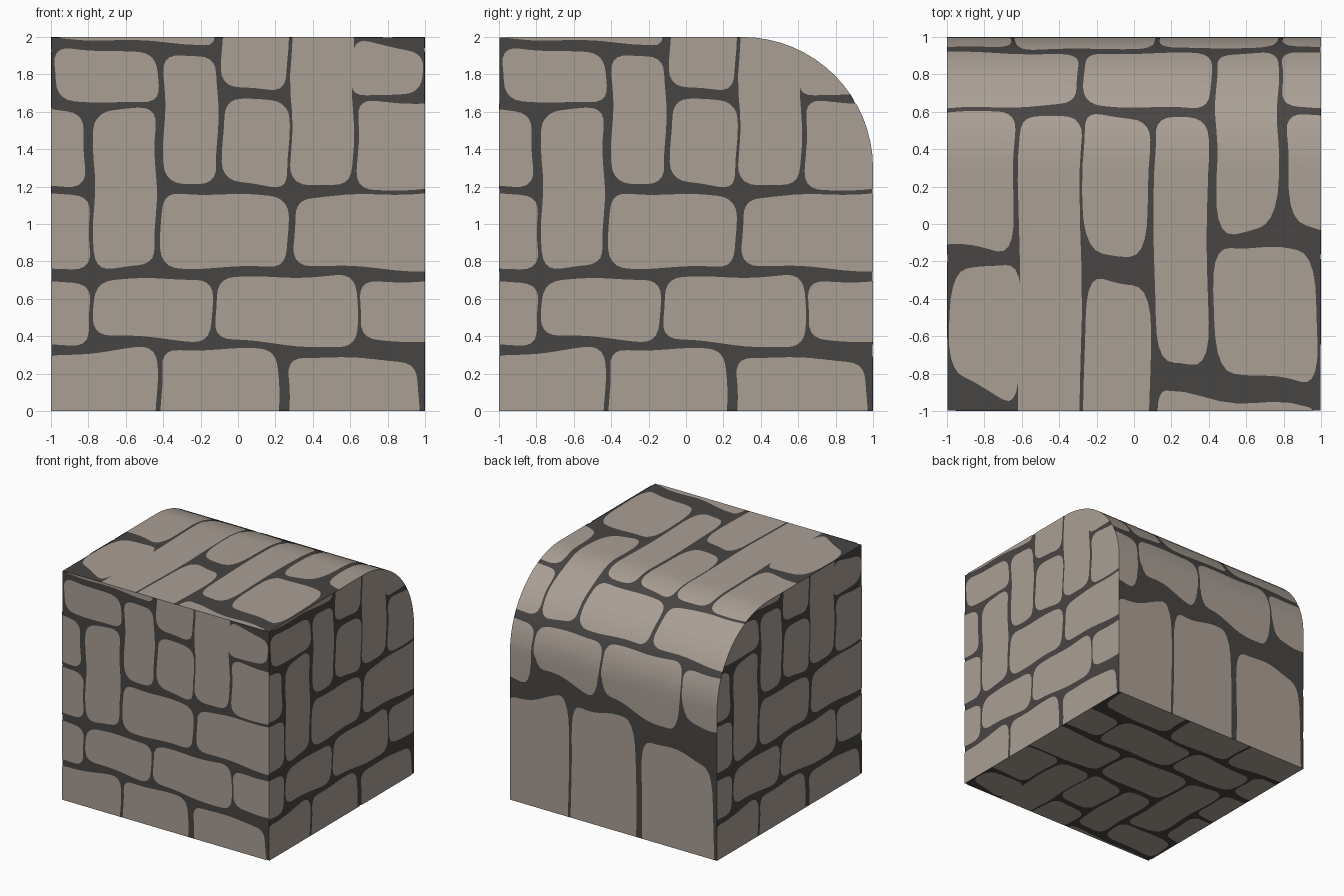
import bpy, bmesh, math
from mathutils import Vector

if "Cube" in bpy.data.objects:
    bpy.data.objects.remove(bpy.data.objects["Cube"])

STEPS = 16            # segments in the rounded back edge
R, C = 0.7, (0.3, 1.3)  # radius and centre (y, z) of the rounding
GAP = 0.003           # mortar lies this far below the stones
V0, V1 = 0.43, 1.48   # pattern heights where the rounding starts and ends

# One stone pattern: left, right, bottom at left/right, top at left/right
STONES = [
    (-1.06, -.435, -.2, -.2, .29, .345), (-.41, .215, -.2, -.2, .33, .33),
    (.27, .965, -.2, -.2, .295, .265),
    (-1.2, -.79, .35, .355, .69, .69), (-.77, -.14, .41, .37, .70, .71),
    (-.12, .635, .385, .33, .71, .725), (.65, 1.2, .38, .37, .69, .70),
    (-1.2, -.79, .75, .765, 1.16, 1.16), (-.77, -.44, .755, .78, 1.605, 1.62),
    (-.41, .265, .765, .77, 1.17, 1.145), (.30, 1.2, .785, .74, 1.14, 1.175),
    (-1.2, -.82, 1.2, 1.2, 1.62, 1.6),
    (-.395, -.11, 1.22, 1.22, 1.91, 1.9), (-.08, .27, 1.23, 1.185, 1.665, 1.66),
    (.285, .615, 1.22, 1.2, 2.2, 2.2), (.64, 1.2, 1.175, 1.2, 1.66, 1.64),
    (-.98, -.425, 1.665, 1.64, 1.95, 1.905), (-.085, .265, 1.73, 1.71, 2.2, 2.2),
    (.61, .985, 1.675, 1.71, 1.985, 1.92),
    (-.97, -.13, 1.995, 1.96, 2.1, 2.1),
]


def material(name, rgb):
    m = bpy.data.materials.new(name)
    m.diffuse_color = (*rgb, 1)
    m.use_nodes = True
    m.node_tree.nodes["Principled BSDF"].inputs["Base Color"].default_value = m.diffuse_color
    return m


STONE = material("warm grey stone", (.402, .347, .301))
MORTAR = material("dark mortar", (.064, .059, .056))


def finish(name, bm, mat):
    me = bpy.data.meshes.new(name)
    bm.to_mesh(me)
    bm.free()
    me.materials.append(mat)
    ob = bpy.data.objects.new(name, me)
    bpy.context.collection.objects.link(ob)
    bpy.ops.object.select_all(action='DESELECT')
    ob.select_set(True)
    bpy.context.view_layer.objects.active = ob
    bpy.ops.object.shade_smooth_by_angle(angle=math.radians(30))
    return ob


def outline(u0, u1, b0, b1, t0, t1):
    """Worn stone outline: a quad with softened corners and wavy sides."""
    quad = [Vector(p) for p in ((u0, b0), (u1, b1), (u1, t1), (u0, t0))]
    r = min(.1, .4 * min(u1 - u0, t0 - b0, t1 - b1))
    pts = []
    for i, p in enumerate(quad):
        a, b = quad[i - 1], quad[(i + 1) % 4]
        s, e = p + (a - p).normalized() * r, p + (b - p).normalized() * r
        for k in range(6):
            t = k / 5
            pts.append(s * (1 - t) ** 2 + p * 2 * t * (1 - t) + e * t * t)
        nxt = b + (p - b).normalized() * r
        pts += [e.lerp(nxt, k / 8) for k in range(1, 8)]
    return [(p.x + .007 * math.sin(13 * p.y + 2 * p.x),
             p.y + .007 * math.sin(11 * p.x + 1)) for p in pts]


def cut(bm, co, no, clear):
    bmesh.ops.bisect_plane(bm, geom=bm.verts[:] + bm.edges[:] + bm.faces[:], dist=1e-6,
                           plane_co=(*co, 0), plane_no=(*no, 0), clear_outer=clear)


def stone_facing(name, place, clips=(), splits=()):
    """Lay the pattern flat, trim it to the wall and move it into place."""
    bm = bmesh.new()
    for s in STONES:
        pts = outline(*s)
        mid = bm.verts.new(((s[0] + s[1]) / 2, sum(s[2:]) / 4, 0))
        ring = [bm.verts.new((*p, 0)) for p in pts]
        for i, v in enumerate(ring):
            bm.faces.new((mid, v, ring[(i + 1) % len(ring)]))
    square = [((1, 0), (1, 0)), ((-1, 0), (-1, 0)), ((0, 0), (0, -1)), ((0, 2), (0, 1))]
    for co, no in square + list(clips):
        cut(bm, co, no, True)
    for v in splits:
        cut(bm, (0, v), (0, 1), False)
    for v in bm.verts:
        v.co = place(v.co.x, v.co.y)
    return finish(name, bm, STONE)


def arc(k, r=R):
    a = math.pi / 2 * k / STEPS
    return C[0] + r * math.cos(a), C[1] + r * math.sin(a)


def over_back(u, v):
    """Up the back, round the edge and forward over the top."""
    if v <= V0:
        y, z = 1, C[1] * v / V0
    elif v >= V1:
        y, z = C[0] - (1 + C[0]) * (v - V1) / (2 - V1), 2
    else:
        f = (v - V0) / (V1 - V0) * STEPS
        k = min(int(f + 1e-4), STEPS - 1)
        y, z = Vector(arc(k)).lerp(Vector(arc(k + 1)), f - k)
    return -u, y, z


# Mortar body: block with a rounded top back edge
bm = bmesh.new()
profile = [(-1 + GAP, GAP), (1 - GAP, GAP)]
profile += [arc(k, R - GAP) for k in range(STEPS + 1)] + [(-1 + GAP, 2 - GAP)]
base = bm.faces.new([bm.verts.new((-1 + GAP, y, z)) for y, z in profile])
ext = bmesh.ops.extrude_face_region(bm, geom=[base])["geom"]
bmesh.ops.translate(bm, vec=(2 - 2 * GAP, 0, 0),
                    verts=[g for g in ext if isinstance(g, bmesh.types.BMVert)])
bmesh.ops.recalc_face_normals(bm, faces=bm.faces[:])
finish("mortar_block", bm, MORTAR)


# Trim lines that follow the rounding on the side walls
def rounding(side):
    out = []
    for k in range(STEPS):
        a = math.pi / 2 * (k + .5) / STEPS
        y, z = arc(k)
        out.append(((side * y, z), (side * math.cos(a), math.sin(a))))
    return out


# Stone facings on every side
stone_facing("front_stones", lambda u, v: (u, -1, v))
stone_facing("right_stones", lambda u, v: (1, u, v), rounding(1))
stone_facing("left_stones", lambda u, v: (-1, -u, v), rounding(-1))
stone_facing("bottom_stones", lambda u, v: (u, 1 - v, 0))
stone_facing("back_and_top_stones", over_back,
             splits=[V0 + (V1 - V0) * k / STEPS for k in range(STEPS + 1)])
